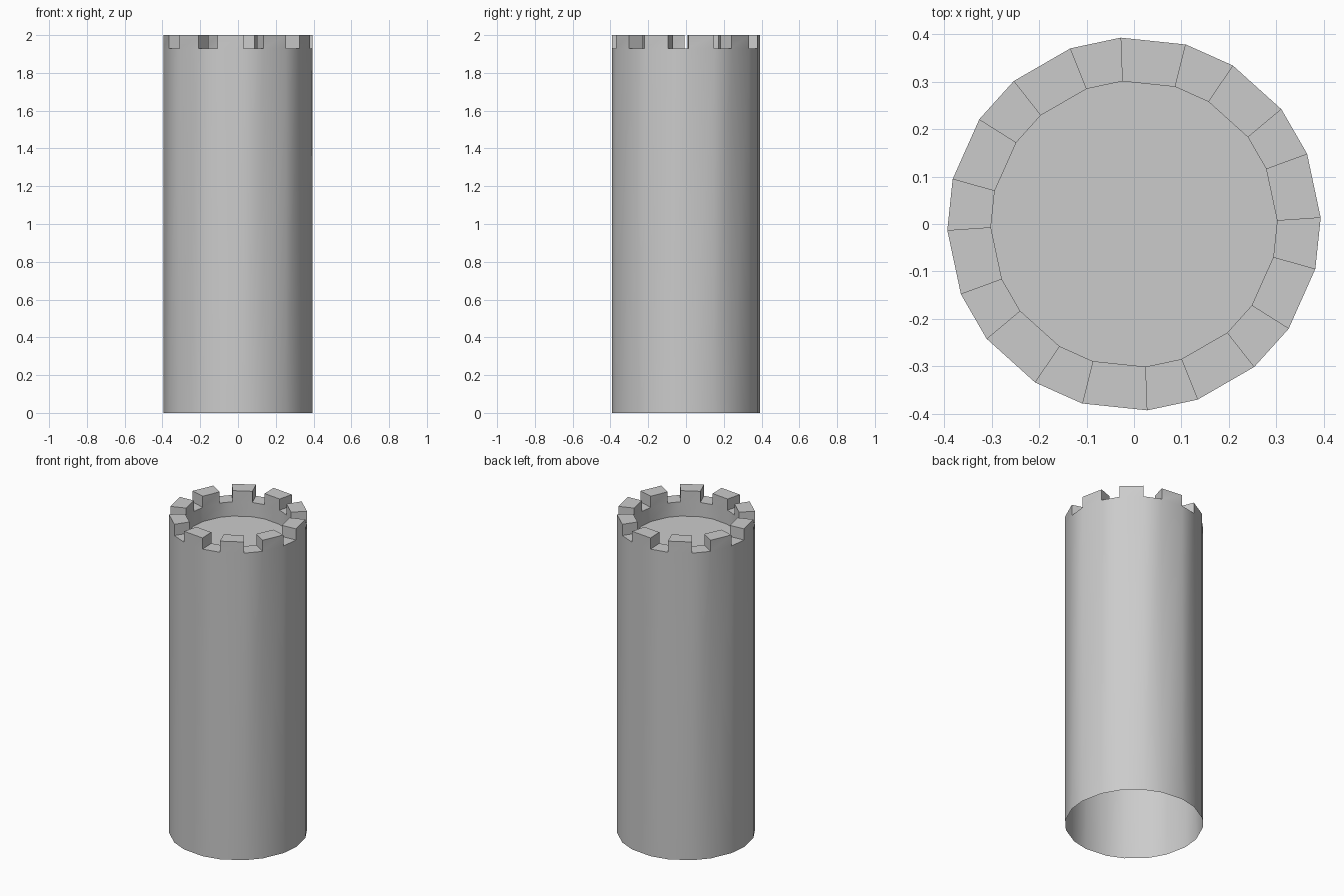
import bpy, bmesh
from math import sin, cos, radians

if "Cube" in bpy.data.objects:
    bpy.data.objects.remove(bpy.data.objects["Cube"])

R_OUT, R_IN = 0.394, 0.302
Z_FLOOR, Z_LEDGE, Z_TOP = 1.84, 1.93, 2.0
COUNT = 10          # merlons around the rim
FIRST = 12          # angle of the first merlon centre
HALF_OUT, HALF_IN = 10.1, 10.7   # half width of a merlon in degrees

bm = bmesh.new()


def ring(radius, half, z):
    # two points per merlon, going counter-clockwise
    angles = [FIRST + 360 / COUNT * k + s * half for k in range(COUNT) for s in (-1, 1)]
    return [bm.verts.new((radius * cos(radians(a)), radius * sin(radians(a)), z)) for a in angles]


base = ring(R_OUT, HALF_OUT, 0)
out_low = ring(R_OUT, HALF_OUT, Z_LEDGE)
out_top = ring(R_OUT, HALF_OUT, Z_TOP)
in_floor = ring(R_IN, HALF_IN, Z_FLOOR)
in_low = ring(R_IN, HALF_IN, Z_LEDGE)
in_top = ring(R_IN, HALF_IN, Z_TOP)

for i in range(2 * COUNT):
    j = (i + 1) % (2 * COUNT)
    # outer shaft (open underneath) and wall down to the sunken floor
    bm.faces.new((base[i], base[j], out_low[j], out_low[i]))
    bm.faces.new((in_floor[j], in_floor[i], in_low[i], in_low[j]))
    if i % 2:
        # gap between merlons
        bm.faces.new((out_low[i], out_low[j], in_low[j], in_low[i]))
    else:
        # merlon: outside, inside, top and two ends
        bm.faces.new((out_low[i], out_low[j], out_top[j], out_top[i]))
        bm.faces.new((in_low[j], in_low[i], in_top[i], in_top[j]))
        bm.faces.new((out_top[i], out_top[j], in_top[j], in_top[i]))
        bm.faces.new((in_low[i], out_low[i], out_top[i], in_top[i]))
        bm.faces.new((out_low[j], in_low[j], in_top[j], out_top[j]))

# sunken floor
bm.faces.new(in_floor)

mesh = bpy.data.meshes.new("castle_tower")
bm.to_mesh(mesh)
bm.free()
tower = bpy.data.objects.new("castle_tower", mesh)
bpy.context.collection.objects.link(tower)
bpy.context.view_layer.objects.active = tower
tower.select_set(True)
bpy.ops.object.shade_smooth_by_angle(angle=radians(30))
